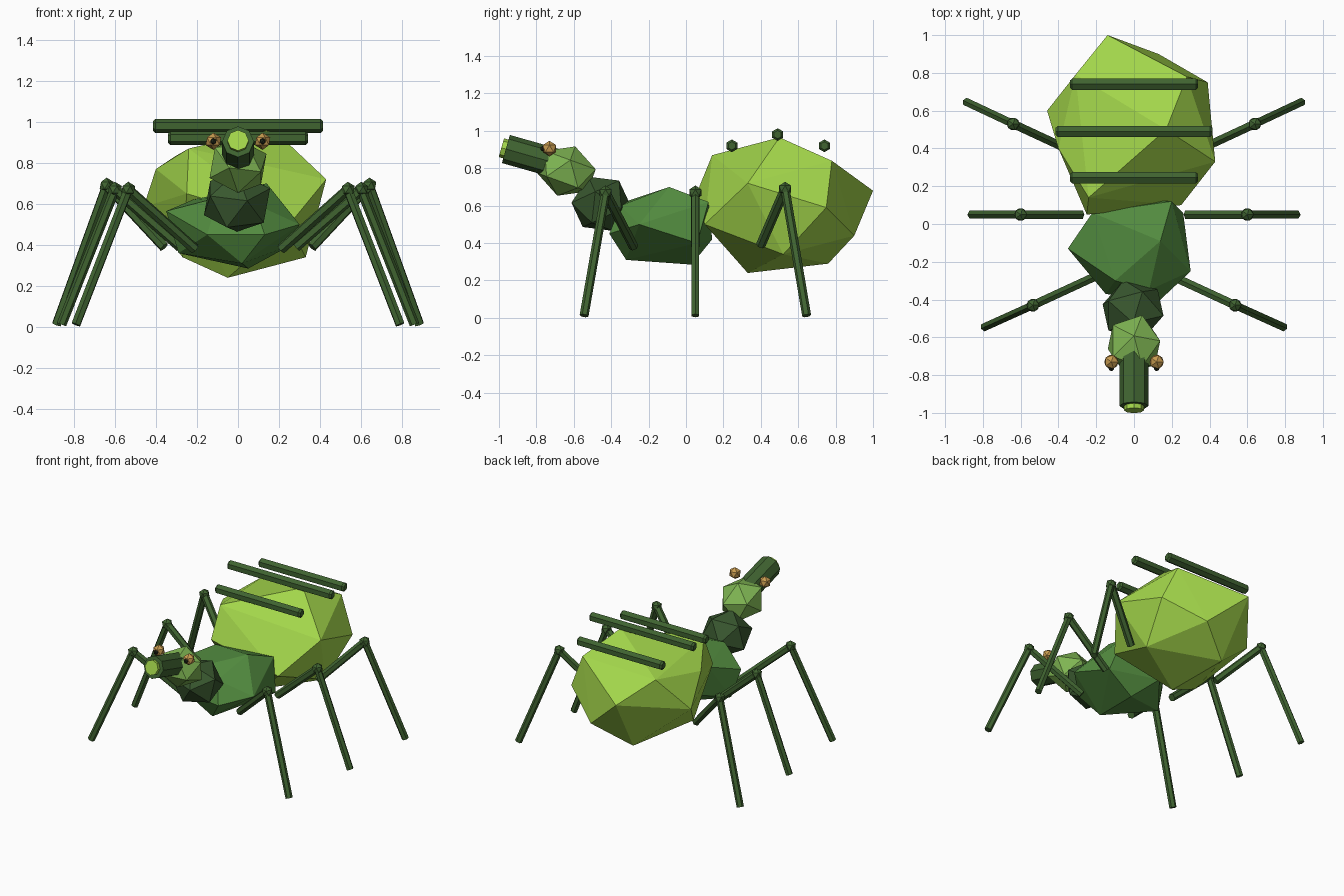
import bpy, bmesh
from math import radians
from mathutils import Vector, Matrix

if "Cube" in bpy.data.objects:
    bpy.data.objects.remove(bpy.data.objects["Cube"])


def material(name, rgb):
    m = bpy.data.materials.new(name)
    m.use_nodes = True
    m.diffuse_color = (*rgb, 1)
    m.node_tree.nodes["Principled BSDF"].inputs["Base Color"].default_value = (*rgb, 1)
    return m


lime = material("lime green", (.37, .68, .07))
leaf = material("leaf green", (.085, .26, .05))
pale = material("pale green", (.21, .46, .085))
dark = material("dark green", (.05, .125, .03))
moss = material("moss green", (.04, .095, .028))
amber = material("amber", (.58, .33, .08))
black = material("near black", (.015, .02, .01))


def finish(name, bm, mat):
    bmesh.ops.recalc_face_normals(bm, faces=bm.faces)
    mesh = bpy.data.meshes.new(name)
    bm.to_mesh(mesh)
    bm.free()
    mesh.materials.append(mat)
    obj = bpy.data.objects.new(name, mesh)
    bpy.context.collection.objects.link(obj)
    return obj


def faceted(name, points, mat):
    """Rough gem-like body wrapped around a few corner points."""
    bm = bmesh.new()
    for p in points:
        bm.verts.new(p)
    hull = bmesh.ops.convex_hull(bm, input=bm.verts)
    loose = [v for v in bm.verts if not v.link_faces]
    bmesh.ops.delete(bm, geom=loose, context="VERTS")
    return finish(name, bm, mat)


def ball(name, centre, size, mat, tilt=0):
    bm = bmesh.new()
    bmesh.ops.create_icosphere(bm, subdivisions=1, radius=1)
    place = (Matrix.Translation(centre) @ Matrix.Rotation(radians(tilt), 4, "X")
             @ Matrix.Diagonal((*size, 1)))
    bm.transform(place)
    return finish(name, bm, mat)


def rod(name, start, end, radius, mat, sides=6, tip=0):
    """Straight prism between two points, with optional chamfered ends."""
    start, end = Vector(start), Vector(end)
    axis = end - start
    bm = bmesh.new()
    bmesh.ops.create_cone(bm, cap_ends=True, segments=sides, radius1=radius,
                          radius2=radius, depth=axis.length - 2 * tip)
    if tip:
        caps = [f for f in bm.faces if abs(f.normal.z) > .9]
        bmesh.ops.inset_individual(bm, faces=caps, thickness=tip, depth=tip)
    turn = axis.to_track_quat("Z", "Y").to_matrix().to_4x4()
    bm.transform(Matrix.Translation((start + end) / 2) @ turn)
    return finish(name, bm, mat)


# Body
faceted("abdomen", [
    (-.24, .14, .87), (-.25, .05, .65), (.17, .50, .965), (-.31, .79, .83),
    (.28, .78, .84), (.39, .75, .59), (.13, .90, .44), (-.14, 1.0, .68),
    (-.46, .60, .585), (-.40, .40, .77), (.43, .33, .72), (-.05, .33, .24),
    (-.11, .76, .29), (.33, .52, .34), (-.27, .30, .34), (.25, .10, .50)], lime)
faceted("thorax", [
    (.02, -.32, .31), (.05, .03, .285), (-.29, -.10, .36), (.26, .06, .40),
    (.20, .12, .62), (.14, -.09, .70), (-.22, .06, .62), (-.35, -.13, .565),
    (.30, -.25, .50), (.13, -.41, .45), (-.15, -.37, .45), (-.10, -.30, .63),
    (.08, -.35, .60), (-.10, .14, .42)], leaf)
ball("neck", (-.005, -.455, .61), (.18, .165, .16), moss, 25)
ball("head", (0, -.64, .785), (.155, .17, .14), pale, -20)

# Snout with a pale mouth disc
snout_base, snout_tip = Vector((0, -.60, .80)), Vector((0, -.963, .903))
forward = (snout_tip - snout_base).normalized()
rod("snout", snout_base, snout_tip, .078, dark, sides=8)
rod("mouth", snout_tip - forward * .01, snout_tip + forward * .025, .052, lime, sides=8)

# Eyes and legs, mirrored left and right
LEGS = {
    "front": ((.21, -.28, .38), (.535, -.43, .67), (.79, -.545, .012)),
    "middle": ((.28, .05, .39), (.60, .05, .67), (.86, .05, .012)),
    "rear": ((.36, .40, .39), (.64, .53, .69), (.885, .645, .012)),
}
for side, s in (("left", 1), ("right", -1)):
    ball(side + "_eye", (s * .12, -.73, .905), (.042,) * 3, amber)
    ball(side + "_pupil", (s * .12, -.763, .905), (.017,) * 3, black)
    for place, joints in LEGS.items():
        hip, knee, foot = [(s * x, y, z) for x, y, z in joints]
        label = side + "_" + place
        rod(label + "_upper_leg", hip, knee, .026, dark)
        rod(label + "_lower_leg", knee, foot, .024, dark)
        ball(label + "_knee", knee, (.038,) * 3, dark)

# Crosswise bars along the back
for name, y, z, half in (("front", .245, .92, .34), ("middle", .49, .98, .415),
                         ("rear", .74, .92, .34)):
    rod(name + "_back_bar", (-half, y, z), (half, y, z), .034, dark, tip=.012)
